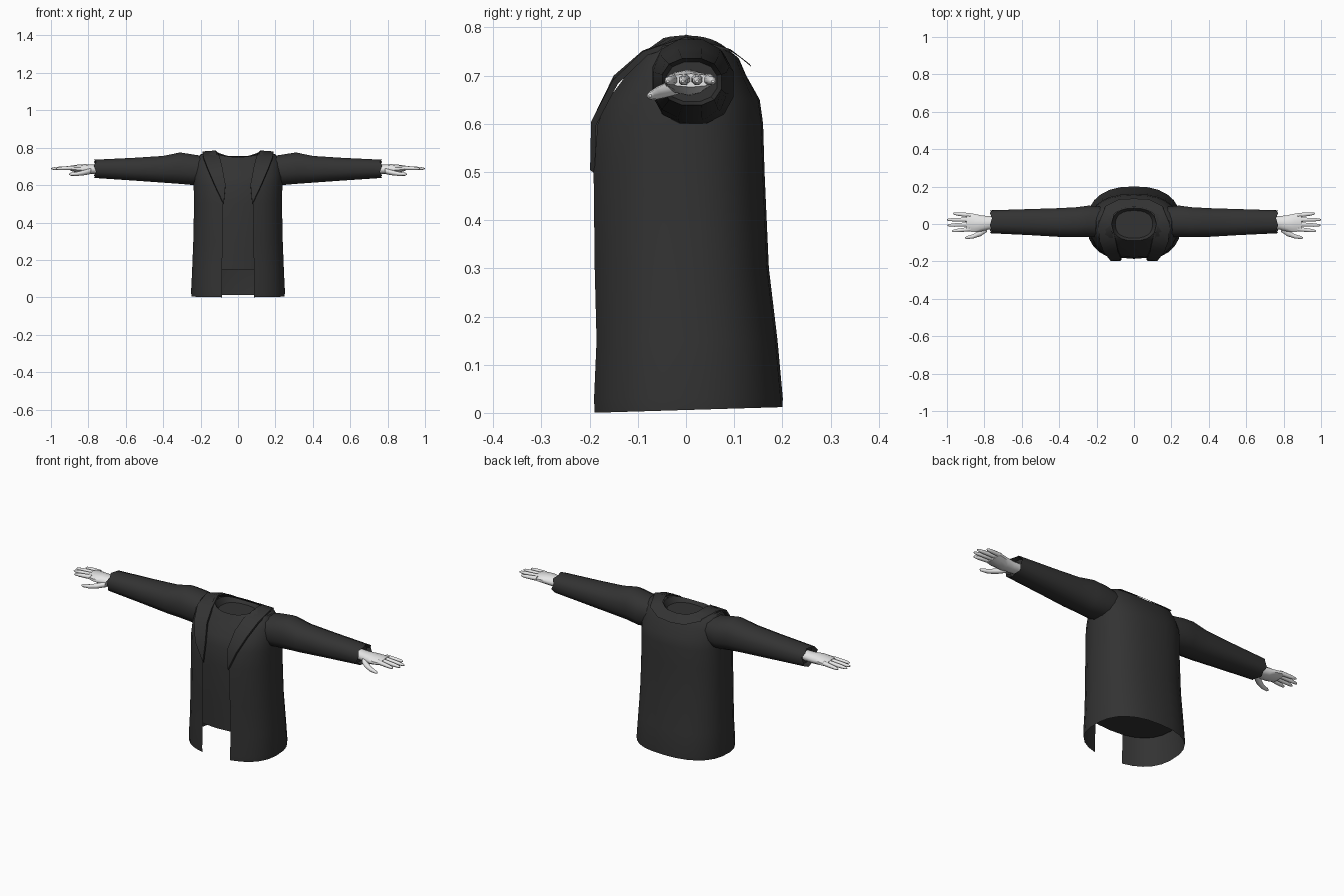
import bpy, bmesh, math

if "Cube" in bpy.data.objects:
    bpy.data.objects.remove(bpy.data.objects["Cube"])


def material(name, rgb):
    m = bpy.data.materials.new(name)
    m.diffuse_color = (*rgb, 1)
    m.use_nodes = True
    m.node_tree.nodes["Principled BSDF"].inputs["Base Color"].default_value = m.diffuse_color
    return m


CLOTH = material("charcoal cloth", (0.033, 0.033, 0.033))
SKIN = material("pale skin", (0.8, 0.8, 0.8))


def finish(name, bm, mat, angle=40, recalc=True):
    if recalc:
        bmesh.ops.recalc_face_normals(bm, faces=bm.faces)
    me = bpy.data.meshes.new(name)
    bm.to_mesh(me)
    bm.free()
    ob = bpy.data.objects.new(name, me)
    bpy.context.collection.objects.link(ob)
    me.materials.append(mat)
    bpy.ops.object.select_all(action='DESELECT')
    ob.select_set(True)
    bpy.context.view_layer.objects.active = ob
    bpy.ops.object.shade_smooth_by_angle(angle=math.radians(angle))
    return ob


def loft(bm, rows, closed=True, caps=(False, False)):
    """Skin rows of points; optionally close each row and cap the ends."""
    rings = [[bm.verts.new(p) for p in row] for row in rows]
    n = len(rings[0])
    for a, b in zip(rings, rings[1:]):
        for i in range(n if closed else n - 1):
            j = (i + 1) % n
            bm.faces.new((a[i], a[j], b[j], b[i]))
    for want, ring in zip(caps, (rings[0], rings[-1])):
        if want:
            bm.faces.new(ring)


def spow(v, e):
    return math.copysign(abs(v) ** e, v)


def body_ring(z, hx, yf, yb, gap, rise, count, k=1.0):
    """Rounded-box ring starting at the front; gap is the half opening."""
    e = 2 / 2.4
    a0 = math.asin(min(1, (gap / hx) ** (1 / e))) if gap else 0
    steps = count - 1 if gap else count
    row = []
    for i in range(count):
        a = a0 + (2 * math.pi - 2 * a0) * i / steps
        s, c = spow(math.sin(a), e), spow(math.cos(a), e)
        y = yf * c if c > 0 else -yb * c
        row.append((hx * s * k, y * k, z + rise * s * s))
    return row


# z, half width, front y, back y, half opening, rise at the sides
BODY = [
    (0.006, 0.25, -0.196, 0.200, 0.085, 0.0),
    (0.03, 0.252, -0.197, 0.201, 0.085, 0.0),
    (0.15, 0.246, -0.192, 0.190, 0.085, 0.0),
    (0.30, 0.240, -0.196, 0.172, 0.083, 0.0),
    (0.50, 0.236, -0.198, 0.163, 0.080, 0.0),
    (0.60, 0.238, -0.190, 0.160, 0.085, 0.0),
    (0.65, 0.238, -0.170, 0.153, 0.095, 0.0),
    (0.70, 0.230, -0.130, 0.125, 0.105, 0.02),
    (0.735, 0.200, -0.105, 0.110, 0.112, 0.03),
    (0.75, 0.125, -0.095, 0.090, 0.115, 0.033),
]

# Open-fronted coat, with a slightly lower front hem
bm = bmesh.new()
rows = [body_ring(*r, 25) for r in BODY]
rows[0] = [(x, y, 0.006 + 0.03 * y) for x, y, z in rows[0]]
loft(bm, rows, closed=False)
finish("coat_body", bm, CLOTH)

# Shirt under the coat, closed at the waist and neck
bm = bmesh.new()
shirt = [(z, hx, yf, yb, 0, rise * 0.5) for z, hx, yf, yb, g, rise in BODY[2:]]
rows = [body_ring(*r, 24, k=0.94) for r in shirt]
rows.append([(x * 0.85, y * 0.85, 0.735) for x, y, z in rows[-1]])
loft(bm, rows, caps=(True, True))
finish("shirt", bm, CLOTH)

# Lapels running into the collar behind the neck: outer and inner edges
OUTER = [(0.078, -0.199, 0.505), (0.125, -0.197, 0.604), (0.162, -0.152, 0.69),
         (0.185, -0.09, 0.75), (0.19, 0.0, 0.780), (0.155, 0.085, 0.757),
         (0.08, 0.122, 0.732), (0.0, 0.126, 0.726)]
INNER = [(0.076, -0.199, 0.504), (0.067, -0.192, 0.604), (0.085, -0.15, 0.70),
         (0.098, -0.09, 0.752), (0.12, 0.0, 0.785), (0.105, 0.055, 0.772),
         (0.06, 0.085, 0.757), (0.0, 0.092, 0.755)]
bm = bmesh.new()
for s in (1, -1):
    edge = [[(s * x, y, z) for x, y, z in e] for e in (OUTER, INNER)]
    under = [[(x, y + 0.01, z - 0.008) for x, y, z in e] for e in edge]
    loft(bm, [under[0], edge[0], edge[1], under[1]], closed=False)
bmesh.ops.remove_doubles(bm, verts=bm.verts, dist=0.0005)
finish("lapels_and_collar", bm, CLOTH)


def limb_ring(s, x, y, z, hy, hz, n, zig=0.0, square=1.0):
    return [(s * (x + (zig if i % 2 else -zig)),
             y + hy * spow(math.cos(2 * math.pi * (i + 0.5) / n), square),
             z + hz * spow(math.sin(2 * math.pi * (i + 0.5) / n), square))
            for i in range(n)]


# x, y centre, half depth, bottom z, top z
SLEEVE = [(0.14, 0.010, 0.080, 0.610, 0.750), (0.24, 0.015, 0.086, 0.598, 0.766),
          (0.31, 0.010, 0.082, 0.604, 0.777), (0.40, 0.008, 0.079, 0.611, 0.758),
          (0.55, 0.010, 0.072, 0.622, 0.748), (0.765, 0.012, 0.063, 0.637, 0.737)]
# Hand parts: rows of x, y, z, half width, half thickness
PALM = [(0.74, 0.008, 0.686, 0.034, 0.026), (0.78, 0.006, 0.684, 0.038, 0.026),
        (0.82, 0.003, 0.686, 0.046, 0.026), (0.86, 0.006, 0.688, 0.052, 0.021),
        (0.895, 0.010, 0.690, 0.050, 0.014)]
THUMB = [(0.785, -0.022, 0.676, 0.020, 0.016), (0.82, -0.048, 0.667, 0.018, 0.014),
         (0.86, -0.066, 0.660, 0.012, 0.011), (0.895, -0.073, 0.658, 0.008, 0.008),
         (0.903, -0.074, 0.658, 0.003, 0.003)]
# Finger root y, tip y, tip x
FINGERS = [(-0.027, -0.038, 0.972), (-0.002, -0.007, 0.997),
           (0.023, 0.023, 1.0), (0.047, 0.056, 0.968)]

for s, side in ((1, "left"), (-1, "right")):
    # Sleeve with a notched cuff turned inward
    bm = bmesh.new()
    rows = []
    for x, y, hy, zb, zt in SLEEVE:
        zig = 0.006 if x > 0.7 else 0
        rows.append(limb_ring(s, x, y, (zb + zt) / 2, hy, (zt - zb) / 2, 12, zig, 0.85))
    x, y, hy, zb, zt = SLEEVE[-1]
    rows.append(limb_ring(s, x - 0.025, y, (zb + zt) / 2, hy * 0.85, (zt - zb) * 0.42, 12, 0, 0.85))
    loft(bm, rows, caps=(True, True))
    finish(side + "_sleeve", bm, CLOTH)

    # Hand with palm, thumb and four fingers
    bm = bmesh.new()
    for part in (PALM, THUMB):
        loft(bm, [limb_ring(s, *r, 10) for r in part], caps=(True, True))
    for y0, y1, tip in FINGERS:
        rows = []
        for t, w in ((0, 0.0125), (0.35, 0.0115), (0.7, 0.010), (0.93, 0.007), (1, 0.003)):
            rows.append(limb_ring(s, 0.875 + (tip - 0.875) * t, y0 + (y1 - y0) * t,
                                  0.692 - 0.004 * t, w, w * 0.95, 8))
        loft(bm, rows, caps=(True, True))
    finish(side + "_hand", bm, SKIN, 50)
